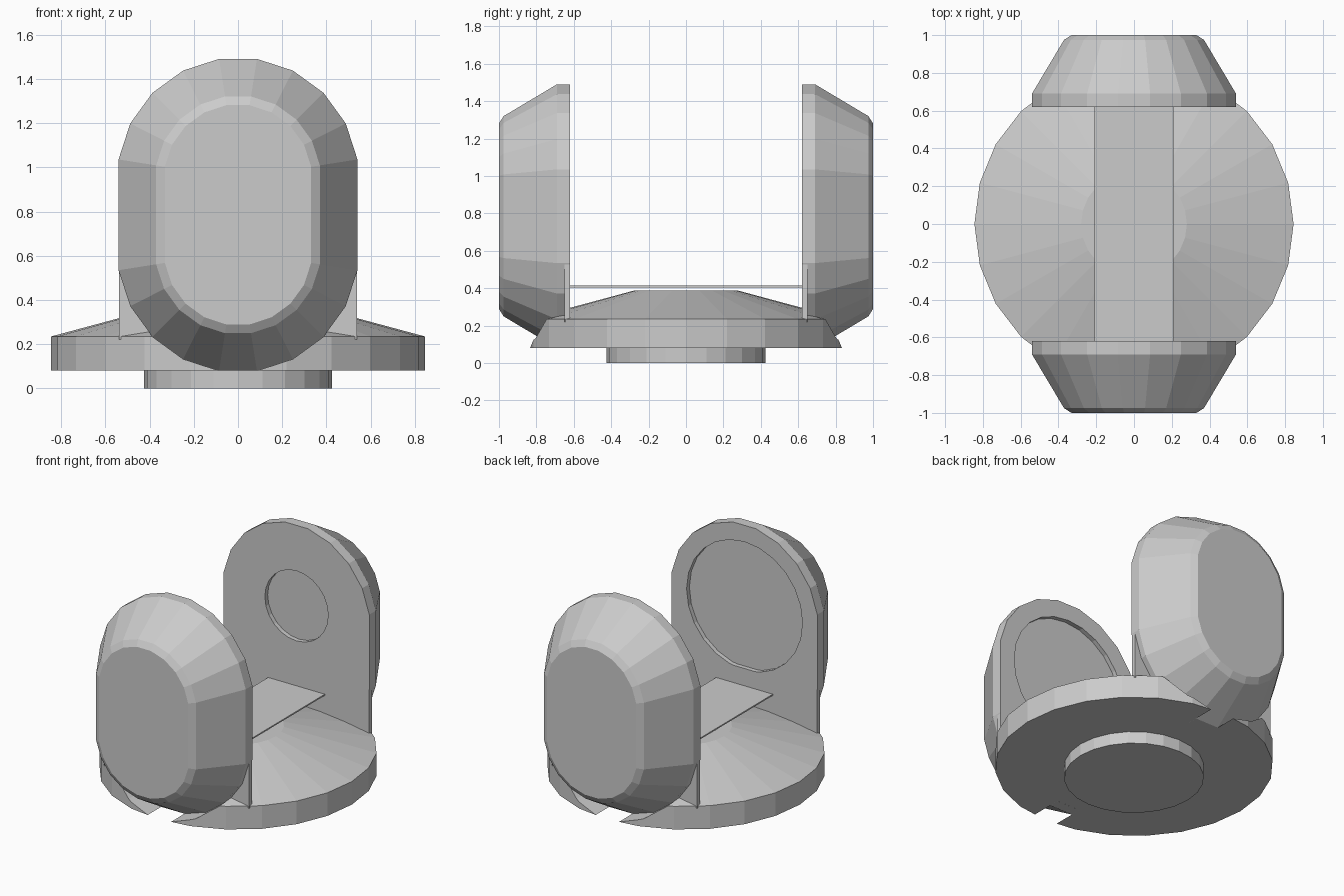
import bpy, bmesh
from math import sin, cos, pi, radians

if "Cube" in bpy.data.objects:
    bpy.data.objects.remove(bpy.data.objects["Cube"])


def make_object(name, bm):
    bmesh.ops.recalc_face_normals(bm, faces=bm.faces)
    mesh = bpy.data.meshes.new(name)
    bm.to_mesh(mesh)
    bm.free()
    ob = bpy.data.objects.new(name, mesh)
    bpy.context.collection.objects.link(ob)
    return ob


def loft(name, rings):
    """Skin closed rings of equal length and cap both ends."""
    bm = bmesh.new()
    loops = [[bm.verts.new(p) for p in ring] for ring in rings]
    n = len(loops[0])
    for a, b in zip(loops, loops[1:]):
        for i in range(n):
            j = (i + 1) % n
            bm.faces.new((a[i], a[j], b[j], b[i]))
    bm.faces.new(loops[0])
    bm.faces.new(loops[-1])
    return make_object(name, bm)


def circle_z(r, z, n=24):
    return [(r * cos(2 * pi * i / n), r * sin(2 * pi * i / n), z) for i in range(n)]


def circle_y(r, y, zc, n=24):
    return [(r * cos(2 * pi * i / n), y, zc + r * sin(2 * pi * i / n)) for i in range(n)]


def capsule(r, y):
    """Upright rounded outline in the xz plane."""
    pts = []
    for start, zc in ((9, 0.95), (189, 0.62)):
        for k in range(10):
            a = radians(start + 18 * k)
            pts.append((r * cos(a), y, zc + r * sin(a)))
    return pts


def box(name, x, y0, y1, z0, z1):
    return loft(name, [[(-x, y0, z), (x, y0, z), (x, y1, z), (-x, y1, z)] for z in (z0, z1)])


def cut(ob, cutter):
    mod = ob.modifiers.new("cut", 'BOOLEAN')
    mod.operation = 'DIFFERENCE'
    mod.solver = 'EXACT'
    mod.object = cutter
    cutter.hide_render = True
    bpy.context.view_layer.objects.active = ob
    bpy.ops.object.modifier_apply(modifier=mod.name)
    bpy.data.objects.remove(cutter)


# Foot and turntable with a shallow conical top
loft("foot", [circle_z(0.425, 0), circle_z(0.425, 0.085)])
turntable = loft("turntable", [circle_z(0.845, 0.08), circle_z(0.845, 0.235), circle_z(0.28, 0.387)])

# Side arms: domed shells, round bearing recess on the inner face, flat leg plate
for side, s, recess in (("front", -1, 0.43), ("back", 1, 0.235)):
    cut(turntable, loft("notch_cutter", [capsule(0.547, s * 0.63), capsule(0.547, s * 1.1)]))
    arm = loft(side + "_arm", [capsule(r, s * y) for r, y in
                               ((0.547, 0.62), (0.547, 0.69), (0.375, 0.975), (0.335, 1.0))])
    cut(arm, loft("recess_cutter", [circle_y(recess, s * 0.55, 0.95), circle_y(recess, s * 0.65, 0.95)]))
    box(side + "_leg_plate", 0.538, s * 0.62, s * 0.65, 0.22, 0.53)

# Thin strip bridging the arms
box("bridge_strip", 0.21, -0.62, 0.62, 0.405, 0.414)
